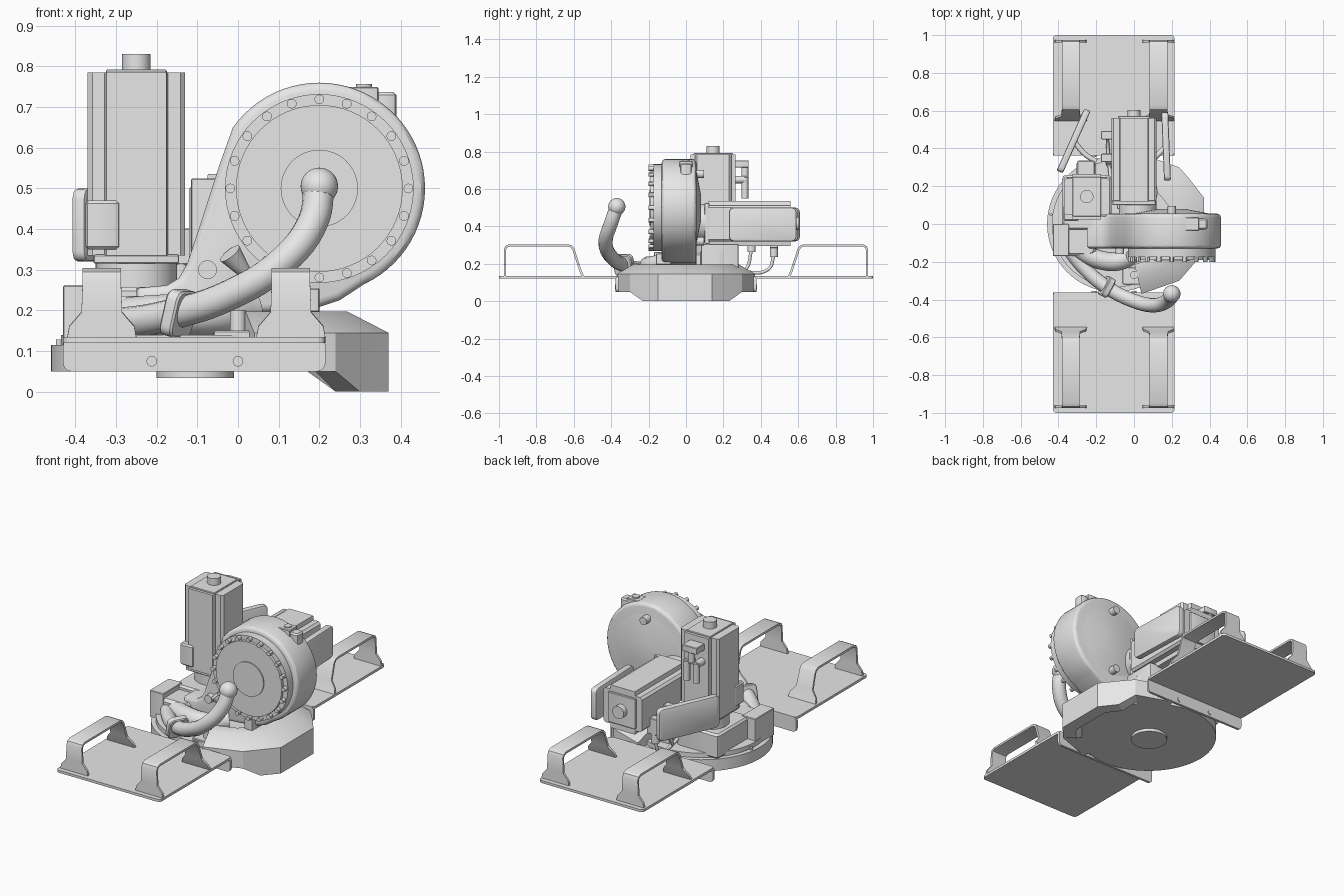
import bpy, bmesh, math
from mathutils import Vector

cube = bpy.data.objects.get("Cube")
if cube:
    bpy.data.objects.remove(cube, do_unlink=True)

grey = bpy.data.materials.new("plain_grey")
grey.use_nodes = True
grey.diffuse_color = (0.8, 0.8, 0.8, 1)
for node in grey.node_tree.nodes:
    if node.type == 'BSDF_PRINCIPLED':
        node.inputs["Base Color"].default_value = (0.8, 0.8, 0.8, 1)
parts = []


def link(name, data):
    obj = bpy.data.objects.new(name, data)
    bpy.context.scene.collection.objects.link(obj)
    data.materials.append(grey)
    parts.append(obj)
    return obj


def finish(name, bm):
    bmesh.ops.recalc_face_normals(bm, faces=bm.faces)
    mesh = bpy.data.meshes.new(name)
    bm.to_mesh(mesh)
    bm.free()
    return link(name, mesh)


def prism(name, pts, axis, lo, hi, bevel=0.0, segs=2):
    """Extrude a 2D outline along an axis, optionally rounding both rims."""
    place = {'x': lambda a, b, t: (t, a, b), 'y': lambda a, b, t: (a, t, b),
             'z': lambda a, b, t: (a, b, t)}[axis]
    bm = bmesh.new()
    low = [bm.verts.new(place(a, b, lo)) for a, b in pts]
    high = [bm.verts.new(place(a, b, hi)) for a, b in pts]
    caps = [bm.faces.new(low), bm.faces.new(high)]
    n = len(pts)
    for i in range(n):
        j = (i + 1) % n
        bm.faces.new((low[i], low[j], high[j], high[i]))
    bmesh.ops.recalc_face_normals(bm, faces=bm.faces)
    if bevel:
        rim = list({e for f in caps for e in f.edges})
        bmesh.ops.bevel(bm, geom=rim, offset=bevel, segments=segs, profile=0.5,
                        affect='EDGES', clamp_overlap=True)
    return finish(name, bm)


def rounded(x0, x1, y0, y1, r, n=4):
    pts = []
    corners = ((x1 - r, y1 - r), (x0 + r, y1 - r), (x0 + r, y0 + r), (x1 - r, y0 + r))
    for k, (cx, cy) in enumerate(corners):
        for i in range(n + 1):
            a = math.pi / 2 * (k + i / n)
            pts.append((cx + r * math.cos(a), cy + r * math.sin(a)))
    return pts


def box(name, x0, x1, y0, y1, z0, z1, r=0.006):
    return prism(name, rounded(x0, x1, y0, y1, r, 2), 'z', z0, z1, r * 0.5, 1)


def cyl(name, p, q, r, r2=None, n=32):
    p, q = Vector(p), Vector(q)
    d = q - p
    bm = bmesh.new()
    bmesh.ops.create_cone(bm, cap_ends=True, segments=n, radius1=r,
                          radius2=r if r2 is None else r2, depth=d.length)
    bm.transform(d.to_track_quat('Z', 'Y').to_matrix().to_4x4())
    bmesh.ops.translate(bm, verts=bm.verts, vec=(p + q) / 2)
    return finish(name, bm)


def tube(name, pts, r):
    curve = bpy.data.curves.new(name, 'CURVE')
    curve.dimensions = '3D'
    curve.bevel_depth, curve.bevel_resolution = r, 5
    curve.resolution_u, curve.use_fill_caps = 6, True
    sp = curve.splines.new('BEZIER')
    sp.bezier_points.add(len(pts) - 1)
    for bp, co in zip(sp.bezier_points, pts):
        bp.co = co
        bp.handle_left_type = bp.handle_right_type = 'AUTO'
    return link(name, curve)


# Platforms with a folded inner lip, bolts and flared grab handles, front and back
HANDLE = [(.968, .133, .085), (.968, .16, .08), (.968, .195, .05), (.968, .275, .047),
          (.962, .29, .047), (.945, .298, .047), (.63, .298, .047), (.613, .292, .047),
          (.602, .278, .047), (.575, .195, .05), (.563, .16, .08), (.552, .133, .085)]
for side, s in (("front", -1), ("back", 1)):
    y0, y1 = sorted((s * 0.362, s))
    prism(side + "_platform", rounded(-.43, .215, y0, y1, .02), 'z', .12, .134)
    y0, y1 = sorted((s * 0.362, s * 0.376))
    prism(side + "_platform_lip", rounded(-.43, .215, .05, .134, .02), 'y', y0, y1)
    for x in (-.212, 0):
        cyl(side + "_lip_bolt", (x, s * .355, .075), (x, s * .38, .075), .013, n=16)
    for x in (-.335, .13):
        bm = bmesh.new()
        rows = [[bm.verts.new((x + w * k, s * y, z)) for k in (-1, 1)] for y, z, w in HANDLE]
        for a, b in zip(rows, rows[1:]):
            bm.faces.new((a[0], a[1], b[1], b[0]))
        handle = finish(side + "_handle", bm)
        mod = handle.modifiers.new("thickness", 'SOLIDIFY')
        mod.thickness, mod.offset = 0.012, 0

# Round base and hub
cyl("base_disc", (-.1, 0, .05), (-.1, 0, .115), .36, n=64)
cyl("base_top_step", (-.1, 0, .115), (-.1, 0, .14), .335, n=64)
cyl("base_hub", (-.105, 0, .034), (-.105, 0, .06), .095)

# Faceted skirt wrapped round the right side of the base
PLAN = [(.04, -.37, .05), (.24, -.3, .05), (.3, -.23, 0), (.37, -.15, 0),
        (.37, .14, 0), (.3, .23, 0), (.24, .3, .05), (.04, .37, .05)]
bm = bmesh.new()
loops = []
for x, y, b in PLAN:
    section = [(1, b), (1, .145), (.76, .197), (.58, .197), (.58, .05), (.76, .05), (.83, b)]
    loops.append([bm.verts.new((-.05 + (x + .05) * k, y * k, z)) for k, z in section])
for a, b in zip(loops, loops[1:]):
    for i in range(len(a)):
        j = (i + 1) % len(a)
        bm.faces.new((a[i], a[j], b[j], b[i]))
bm.faces.new(loops[0])
bm.faces.new(loops[-1])
finish("skirt", bm)

# Drum housing with its neck running down to the base
FX, FZ = .2, .5
arc = [math.radians(145 - 5 * i) for i in range(43)]
outline = [(FX + .26 * math.cos(a), FZ + .26 * math.sin(a)) for a in arc]
outline += [(.25, .225), (.19, .205), (.0, .19), (-.06, .13), (-.25, .13), (-.25, .255),
            (-.175, .262), (-.145, .28), (-.125, .315), (-.09, .42), (-.045, .56)]
prism("drum_housing", outline, 'y', -.13, .055, .02, 3)
cyl("drum_back_dome", (FX, .05, FZ), (FX, .08, FZ), .225, .07, 64)
cyl("drum_flange", (FX, -.175, FZ), (FX, -.12, FZ), .232, n=64)
cyl("drum_cover", (FX, -.19, FZ), (FX, -.17, FZ), .205, n=64)
cyl("drum_cover_plate", (FX, -.196, FZ), (FX, -.18, FZ), .095, n=48)
for i in range(20):
    a = math.tau * i / 20
    x, z = FX + .219 * math.cos(a), FZ + .219 * math.sin(a)
    cyl("flange_bolt", (x, -.2, z), (x, -.17, z), .012, n=12)
for z in (.68, .32):
    cyl("dome_bolt", (FX, .04, z), (FX, .095, z), .022, n=20)
box("drum_top_lug", .27, .345, -.035, .035, .66, .75)
box("drum_side_lug", .335, .39, -.03, .03, .64, .737, .015)
cyl("lug_pin", (.31, 0, .74), (.31, 0, .757), .02, n=16)
box("drum_foot", .15, .2, -.16, -.08, .195, .255)


# Finned motors share one cross section
def section(cx, cy):
    quarter = [(.12, .085), (.108, .097), (.078, .097), (.074, .12)]
    pts = []
    for sx, sy in ((1, 1), (-1, 1), (-1, -1), (1, -1)):
        q = quarter if sx * sy > 0 else quarter[::-1]
        pts += [(cx + sx * a, cy + sy * b) for a, b in q]
    return pts


prism("tower_motor", section(-.25, .145), 'z', .335, .785)
box("tower_motor_lid", -.325, -.175, .04, .25, .78, .792)
cyl("tower_motor_cap", (-.25, .145, .78), (-.25, .145, .83), .035)
box("tower_flange", -.355, -.145, .04, .25, .315, .337)
cyl("tower_neck", (-.25, .145, .24), (-.25, .145, .318), .1)
box("tower_clamp", -.375, -.29, .015, .1, .35, .47, .015)

prism("rear_motor", section(0, .415), 'y', .12, .56)
box("rear_motor_end", -.085, .085, .555, .572, .33, .5)
cyl("rear_motor_cap", (0, .56, .415), (0, .603, .415), .035)
box("rear_motor_flange", -.115, .115, .1, .125, .305, .525)
cyl("rear_motor_neck", (.02, .03, .42), (.02, .105, .42), .1)
box("rear_motor_cradle", -.09, .12, .08, .28, .13, .305)

# Rounded guard plates on either side of the rear motor
for name, cx, cy, angle in (("left_guard", .17, .41, .04), ("right_guard", -.32, .44, -.42)):
    guard = prism(name, rounded(-.18, .18, -.09, .09, .025), 'x', -.018, .018, .008)
    guard.location = (cx, cy, .41)
    guard.rotation_euler = (0, 0, angle)
    mid = .09 if cx > 0 else -.2
    tube(name + "_stay", [(mid, .33, .42), ((mid + cx) / 2, .37, .42), (cx, cy, .42)], .014)

# Gearbox and side box under the tower
box("gearbox", -.38, -.12, -.03, .26, .12, .258, .02)
box("gearbox_front", -.37, -.2, -.17, .0, .12, .235, .03)
box("side_box", -.43, -.345, -.17, .0, .11, .262)
cyl("base_pin", (-.44, .05, .11), (-.44, .05, .128), .008, n=12)
cyl("base_turret", (.03, .17, .13), (.03, .17, .265), .095)

# Curved suction pipe with a ball end and square clamp
tube("pipe", [(.2, -.37, .505), (.185, -.4, .42), (.11, -.43, .32), (-.02, -.4, .238),
              (-.165, -.32, .19), (-.28, -.215, .17), (-.36, -.11, .17)], .038)
bm = bmesh.new()
bmesh.ops.create_uvsphere(bm, u_segments=32, v_segments=16, radius=.046)
bmesh.ops.translate(bm, verts=bm.verts, vec=(.2, -.37, .505))
finish("pipe_ball", bm)
clamp = prism("pipe_clamp", rounded(-.055, .055, -.058, .058, .025), 'x', -.018, .018, .005, 1)
clamp.location = (-.145, -.332, .193)
clamp.rotation_euler = (0, .25, -.5)

# Small front fittings
tube("inlet_elbow", [(-.3, -.13, .18), (-.18, -.19, .19), (-.06, -.19, .19), (.03, -.12, .2)], .05)
cyl("front_port", (-.075, -.16, .3), (-.075, -.1, .3), .023, n=24)
cyl("front_nozzle", (.02, -.15, .29), (-.02, -.17, .34), .015, .03, 24)
box("front_bracket", -.06, .05, -.32, -.23, .11, .15)
cyl("front_bracket_post", (0, -.27, .14), (0, -.27, .2), .02, n=20)

# Plug connectors on the tower and cables under the rear motor
for x in (-.285, -.225):
    cyl("tower_plug", (x, .315, .55), (x, .315, .66), .018, n=20)
    cyl("tower_plug_elbow", (x, .24, .65), (x, .32, .65), .02, n=20)
box("tower_plug_block", -.3, -.21, .24, .335, .715, .752)
cyl("tower_plug_upper", (-.255, .315, .66), (-.255, .315, .72), .018, n=20)
for y, z in ((.47, .235), (.35, .262)):
    cyl("motor_plug", (-.14, y, z), (-.14, y, z + .06), .022, n=20)
    box("motor_plug_block", -.175, -.1, y - .022, y + .022, z + .05, z + .14)
    tube("motor_cable", [(-.14, y, z + .01), (-.14, y - .03, .17), (-.13, .3, .16),
                         (-.12, .22, .18)], .009)

# Turn curves and modifiers into meshes, then smooth with sharp edges kept
bpy.ops.object.select_all(action='DESELECT')
for obj in parts:
    obj.select_set(True)
bpy.context.view_layer.objects.active = parts[0]
bpy.ops.object.convert(target='MESH')
bpy.ops.object.shade_smooth_by_angle(angle=math.radians(30))
